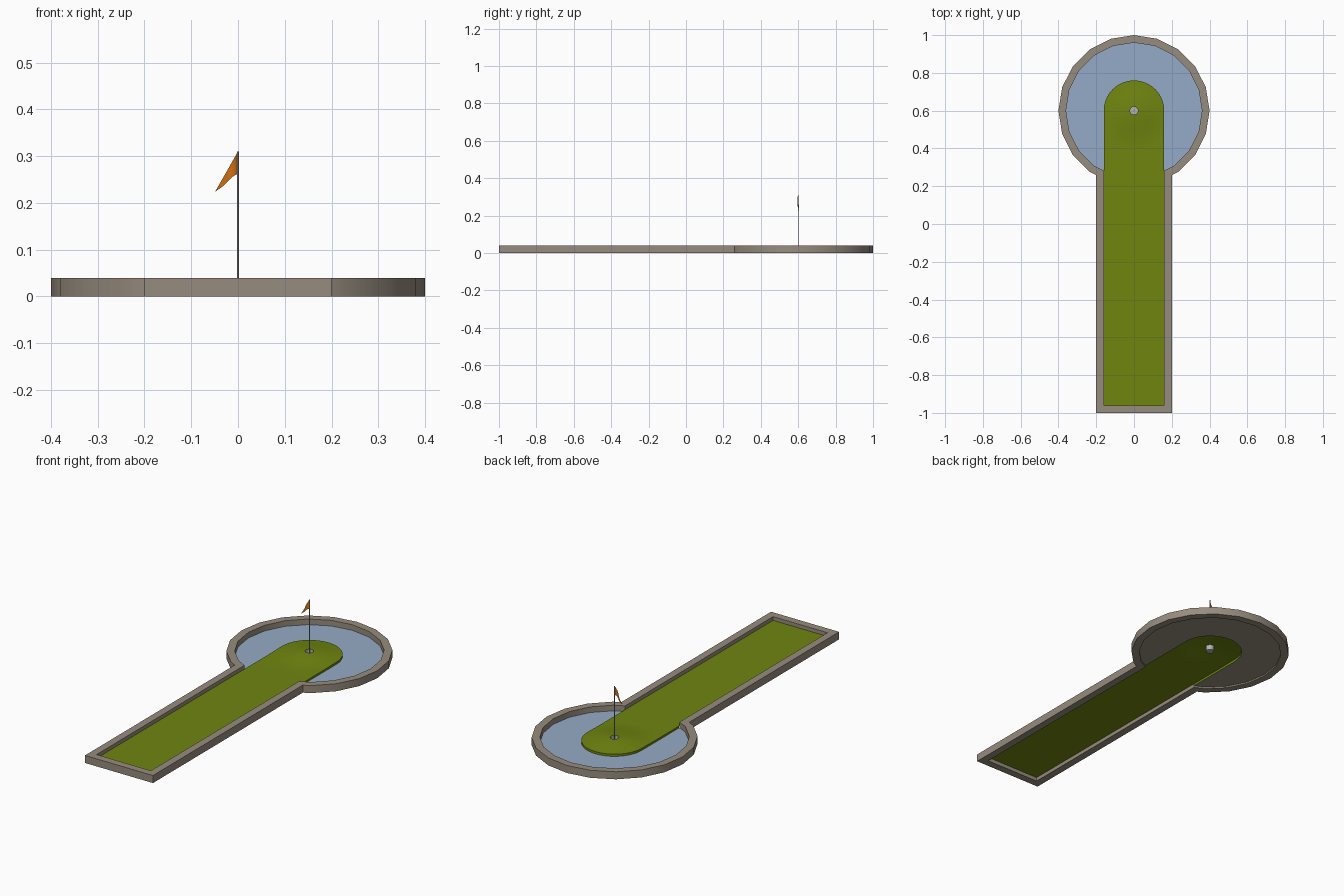
import bpy, bmesh, math
from math import sin, cos, pi, radians

if "Cube" in bpy.data.objects:
    bpy.data.objects.remove(bpy.data.objects["Cube"])

CY = 0.6                      # centre of the round end
FLOOR, WATER = 0.02, 0.01     # turf and water levels
CUP_R, TURF_R = 0.021, 0.16


def material(name, rgb):
    m = bpy.data.materials.new(name)
    m.diffuse_color = (*rgb, 1)
    m.use_nodes = True
    m.node_tree.nodes["Principled BSDF"].inputs["Base Color"].default_value = m.diffuse_color
    return m


STONE = material("stone", (0.31, 0.265, 0.21))
TURF = material("turf green", (0.16, 0.235, 0.005))
BLUE = material("water blue", (0.30, 0.41, 0.57))
GREY = material("light grey", (0.45, 0.45, 0.45))
ORANGE = material("flag orange", (0.62, 0.16, 0.006))


def make(name, verts, faces, mats, fix=True):
    me = bpy.data.meshes.new(name)
    me.from_pydata(verts, [], faces)
    bm = bmesh.new()
    bm.from_mesh(me)
    bmesh.ops.remove_doubles(bm, verts=bm.verts, dist=1e-5)
    if fix:
        bmesh.ops.recalc_face_normals(bm, faces=bm.faces)
    bm.to_mesh(me)
    bm.free()
    for m in mats:
        me.materials.append(m)
    ob = bpy.data.objects.new(name, me)
    bpy.context.collection.objects.link(ob)
    bpy.ops.object.select_all(action='DESELECT')
    ob.select_set(True)
    bpy.context.view_layer.objects.active = ob
    bpy.ops.object.shade_smooth_by_angle(angle=radians(30))
    return ob


def polar(r, deg, z):
    a = radians(deg)
    return (r * cos(a), CY + r * sin(a), z)


# Border wall: keyhole outline, twenty-sided round end
def outline(half, front, r, join_y):
    arc = [polar(r, a, 0)[:2] for a in range(-54, 235, 18)]
    return [(-half, front), (half, front), (half, join_y)] + arc + [(-half, join_y)]


outer = outline(0.2, -1.0, 0.4, 0.2586)
inner = outline(0.16, -0.96, 0.36, 0.283)
n = len(outer)
rings = [(outer, 0), (outer, 0.04), (inner, 0.04), (inner, 0)]
verts = [(x, y, z) for ring, z in rings for x, y in ring]
faces = [(k * n + i, k * n + (i + 1) % n, (k + 1) % 4 * n + (i + 1) % n, (k + 1) % 4 * n + i)
         for k in range(4) for i in range(n)]
make("border_wall", verts, faces, [STONE])


# Turf: rays from the cup to the lane edge, raised in a soft mound
def turf_edge(deg):
    if 0 <= deg <= 180:
        return TURF_R
    a = radians(deg)
    c, s = abs(cos(a)), abs(sin(a))
    depth = TURF_R * math.tan(radians(63))
    return min(TURF_R / c if c > 1e-6 else 9, depth / s)


def mound(r):
    return FLOOR + (0.018 * cos(pi / 2 * r / 0.2) ** 2 if r < 0.2 else 0)


STEPS, RAYS = 10, 40
angles = [i * 9 - 63 for i in range(RAYS)]          # -63 .. 288 degrees
verts = []
for a in angles:
    edge = turf_edge(a % 360)
    for j in range(STEPS + 1):
        r = CUP_R + (edge - CUP_R) * j / STEPS
        verts.append(polar(r, a, mound(r)))
W = STEPS + 1
faces = [(i * W + j, i * W + j + 1, (i + 1) % RAYS * W + j + 1, (i + 1) % RAYS * W + j)
         for i in range(RAYS) for j in range(STEPS)]
# straight lane in front of the mound
front = len(verts)
verts += [(-0.16, -0.96, FLOOR), (0.16, -0.96, FLOOR)]
last = 34                                           # ray at 243 degrees
near = [i % RAYS * W + STEPS for i in range(last, RAYS + 1)]
faces.append([front, front + 1] + near[::-1])
# skirt down to the water
base = len(verts)
for a in angles[:last + 1]:
    verts.append(polar(turf_edge(a % 360), a, WATER - 0.002))
faces += [(base + i, base + i + 1, (i + 1) * W + STEPS, i * W + STEPS) for i in range(last)]
make("turf", verts, faces, [TURF])

# Pond: thin plate around the turf, water on top and stone underneath
verts = []
for a in angles[:last + 1]:
    r_out = 0.36 * (1 if a % 18 == 0 else cos(radians(9)))
    r_in = min(turf_edge(a % 360), r_out - 0.0005)
    for z in (WATER, WATER - 0.002):
        verts += [polar(r_in, a, z), polar(r_out, a, z)]
faces = []
for i in range(last):
    p, q = i * 4, i * 4 + 4
    faces += [(p, p + 1, q + 1, q), (p + 2, q + 2, q + 3, p + 3)]
pond = make("pond", verts, faces, [BLUE, STONE], fix=False)
for f in pond.data.polygons:
    f.material_index = 0 if f.normal.z > 0 else 1

# Cup sunk in the mound
verts = [polar(CUP_R, a, z) for z in (mound(CUP_R), 0.01) for a in angles]
faces = [(i, RAYS + i, RAYS + (i + 1) % RAYS, (i + 1) % RAYS) for i in range(RAYS)]
faces.append(list(range(RAYS, 2 * RAYS)))
make("cup", verts, faces, [GREY], fix=False)

# Flag pole
verts = [polar(0.002, a, z) for z in (0.01, 0.31) for a in range(0, 360, 45)]
faces = [(i, (i + 1) % 8, 8 + (i + 1) % 8, 8 + i) for i in range(8)]
faces += [list(range(7, -1, -1)), list(range(8, 16))]
make("flag_pole", verts, faces, [GREY])

# Drooping, slightly rippled flag
top, low = [], []
for i in range(9):
    t = i / 8
    y = CY - 0.005 * sin(2 * pi * t)
    top.append((-0.049 * t, y, 0.31 - 0.086 * t))
    low.append((-0.049 * t, y, 0.262 - 0.038 * t + 0.004 * sin(2 * pi * t) * (1 - t)))
verts = top + low
faces = [(i, i + 1, 10 + i, 9 + i) for i in range(8)]
make("flag", verts, faces, [ORANGE], fix=False)
